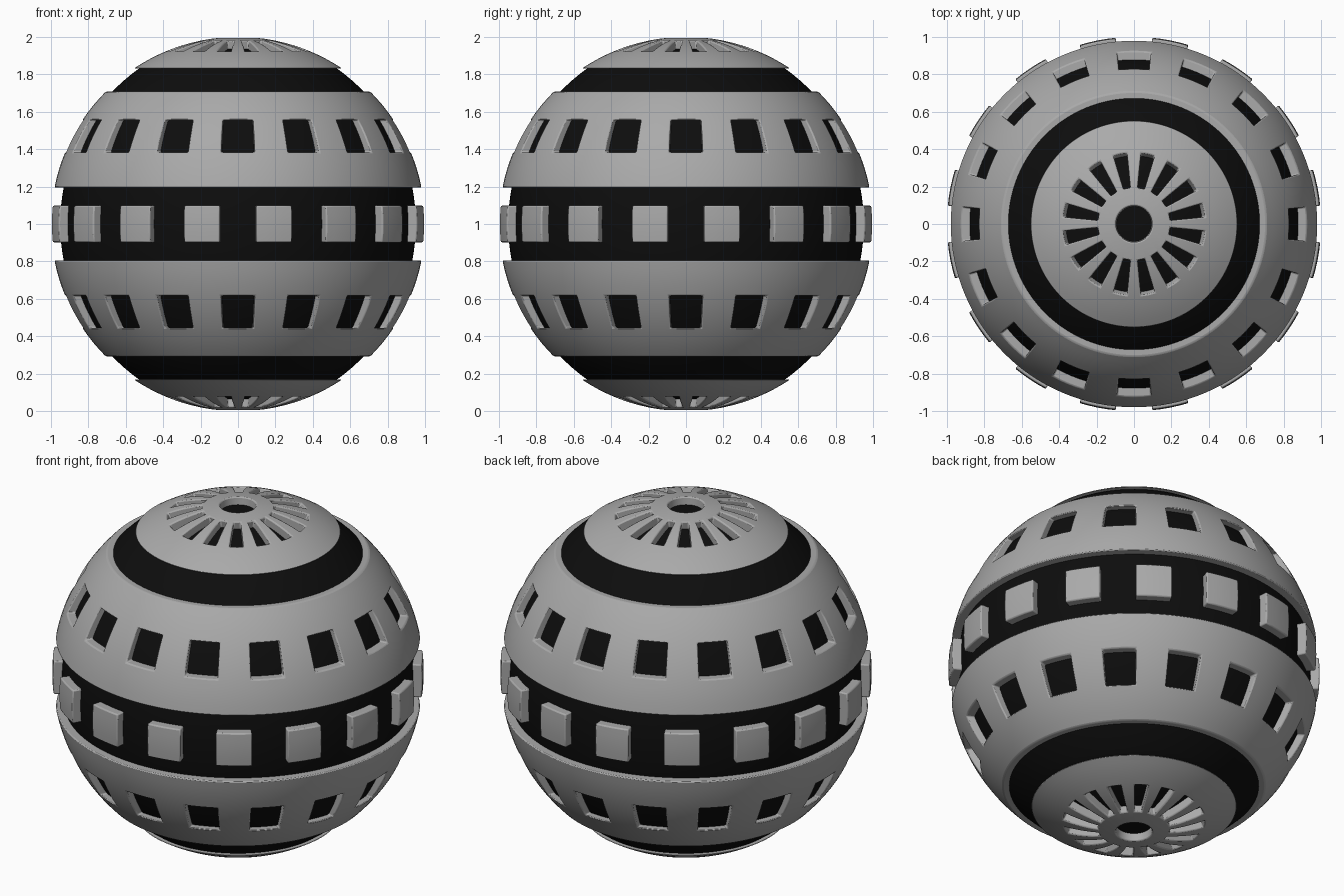
import bpy, bmesh, math

if "Cube" in bpy.data.objects:
    bpy.data.objects.remove(bpy.data.objects["Cube"])

N = 128                       # cells around
STEP = 2 * math.pi / N        # angular size of one cell
START = math.radians(-90 - 5.625)


def material(name, value):
    m = bpy.data.materials.new(name)
    m.diffuse_color = (value, value, value, 1)
    m.use_nodes = True
    m.node_tree.nodes["Principled BSDF"].inputs["Base Color"].default_value = m.diffuse_color
    return m


grey = material("plate grey", 0.40)
black = material("core black", 0.004)


def outer(lat, lon):
    return (math.cos(lat) * math.cos(lon), math.cos(lat) * math.sin(lon), 1 + math.sin(lat))


def sunk(lat, lon, sink=0.0):
    # recessed floor: drawn in sideways, and pushed down under the end caps
    k = 0.95 - sink
    t = min(max((abs(math.degrees(lat)) - 58) / 5, 0), 1)
    z = math.sin(lat) - math.copysign((0.045 + sink) * t, lat)
    return (k * math.cos(lat) * math.cos(lon), k * math.cos(lat) * math.sin(lon), 1 + z)


def finish(bm, name, mat):
    me = bpy.data.meshes.new(name)
    bm.to_mesh(me)
    bm.free()
    me.materials.append(mat)
    ob = bpy.data.objects.new(name, me)
    bpy.context.collection.objects.link(ob)
    bpy.ops.object.select_all(action='DESELECT')
    ob.select_set(True)
    bpy.context.view_layer.objects.active = ob
    bpy.ops.object.shade_smooth_by_angle(angle=math.radians(30))
    return ob


def plates(name, keep):
    """Spherical plates wherever keep(row, column, upper) is true, with sunk side walls."""
    bm = bmesh.new()
    top, low, ang = {}, {}, {}

    def vert(j, i):
        key = (j, i % N)
        if key not in top:
            lat, lon = (j - 30) * STEP, START + key[1] * STEP
            top[key] = bm.verts.new(outer(lat, lon))
            ang[top[key]] = (lat, lon)
        return top[key]

    for j in range(60):
        g = j // 2
        for i in range(N):
            if keep(min(g, 29 - g), i // 4, g > 14):
                bm.faces.new((vert(j, i), vert(j, i + 1), vert(j + 1, i + 1), vert(j + 1, i)))

    def under(v):
        if v not in low:
            low[v] = bm.verts.new(sunk(*ang[v], 0.006))
        return low[v]

    rims = [(e.link_loops[0].vert, e.link_loops[0].link_loop_next.vert)
            for e in bm.edges if e.is_boundary]
    for a, b in rims:
        bm.faces.new((b, a, under(a), under(b)))
    ob = finish(bm, name, grey)
    bev = ob.modifiers.new("rim bevel", 'BEVEL')
    bev.width = 0.007
    bev.segments = 2
    bev.limit_method = 'ANGLE'
    bev.angle_limit = math.radians(35)
    bev.use_clamp_overlap = False
    return ob


# end caps with radial slots
def cap(row, col):
    return row <= 4 and not (row in (1, 2) and col % 2 == 1)


# wide bands with a row of windows
def band(row, col):
    return 7 <= row <= 12 and not (row in (9, 10) and col % 2 == 0)


plates("top_cap", lambda r, c, up: up and cap(r, c))
plates("bottom_cap", lambda r, c, up: not up and cap(r, c))
plates("upper_band", lambda r, c, up: up and band(r, c))
plates("lower_band", lambda r, c, up: not up and band(r, c))
# square blocks round the middle
plates("middle_blocks", lambda r, c, up: r == 14 and c % 2 == 1)

# black inner core
bm = bmesh.new()
rings = [[bm.verts.new(sunk((j - 32) * STEP, START + i * STEP)) for i in range(N)]
         for j in range(1, 64)]
for a, b in zip(rings, rings[1:]):
    for i in range(N):
        k = (i + 1) % N
        bm.faces.new((a[i], a[k], b[k], b[i]))
bm.faces.new(rings[-1])
bm.faces.new(rings[0][::-1])
finish(bm, "core", black)
